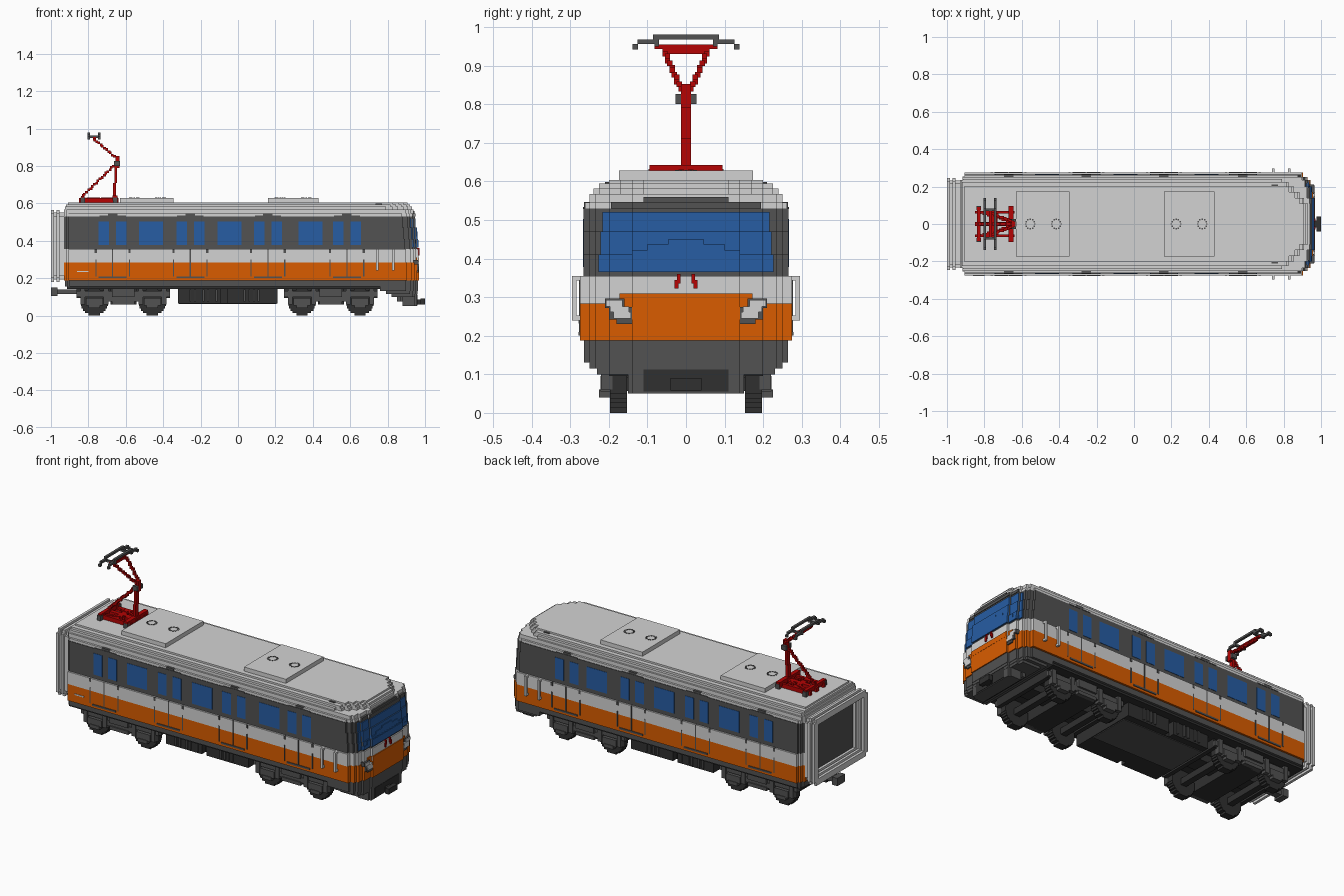
import bpy, bmesh, math

cube = bpy.data.objects.get("Cube")
if cube:
    bpy.data.objects.remove(cube, do_unlink=True)


def material(name, rgb):
    m = bpy.data.materials.new(name)
    m.use_nodes = True
    col = (*rgb, 1)
    m.diffuse_color = col
    m.node_tree.nodes["Principled BSDF"].inputs["Base Color"].default_value = col
    return m


GREY = material("light grey", (0.65, 0.65, 0.65))
DARK = material("dark grey", (0.085, 0.085, 0.085))
BLACK = material("charcoal", (0.03, 0.03, 0.03))
ORANGE = material("orange", (0.7, 0.108, 0.0))
BLUE = material("glass blue", (0.02, 0.11, 0.37))
RED = material("red", (0.46, 0.001, 0.001))


def finish(name, bm, mat):
    bmesh.ops.recalc_face_normals(bm, faces=bm.faces)
    me = bpy.data.meshes.new(name)
    bm.to_mesh(me)
    bm.free()
    me.materials.append(mat)
    ob = bpy.data.objects.new(name, me)
    bpy.context.collection.objects.link(ob)
    return ob


def boxes(name, items, mat):
    """One object made of axis-aligned boxes (x0, x1, y0, y1, z0, z1)."""
    bm = bmesh.new()
    for b in items:
        vs = bmesh.ops.create_cube(bm, size=1)["verts"]
        for v in vs:
            for a in range(3):
                v.co[a] = b[2 * a] if v.co[a] < 0 else b[2 * a + 1]
    return finish(name, bm, mat)


def both(items):
    """Add the copies mirrored across y = 0."""
    return items + [(a, b, -d, -c, e, f) for a, b, c, d, e, f in items]


def beam(p, q, s=0.012):
    """Row of little cubes from p to q."""
    n = max(1, round(math.dist(p, q) / s))
    out = []
    for i in range(n + 1):
        c = [round((a + (b - a) * i / n) / 0.006) * 0.006 for a, b in zip(p, q)]
        out.append(tuple(k + o * s / 2 for k in c for o in (-1, 1)))
    return out


# Stepped corner plans: (setback from the end, half width)
FRONT = [(0, .14), (.012, .2), (.025, .235), (.04, .252), (.065, 9)]
ROOF = [(0, .11), (.02, .14), (.045, .17), (.075, .2), (.105, .225), (.14, 9)]
REAR = [(0, .235), (.012, .255), (.025, 9)]
FLAT = [(0, 9)]


def half_edge(steps, w):
    pts, prev = [], None
    for dx, y in steps:
        if prev is not None:
            pts.append((dx, prev))
        pts.append((dx, min(y, w)))
        prev = y
        if y >= w:
            break
    return pts


def slab(name, x0, x1, w, z0, z1, mat, front=FRONT, rear=FLAT):
    """Horizontal layer with stepped corners at both ends."""
    half = [(x1 - d, y) for d, y in half_edge(front, w)]
    half += [(x0 + d, y) for d, y in reversed(half_edge(rear, w))]
    plan = half + [(x, -y) for x, y in reversed(half)]
    bm = bmesh.new()
    f = bm.faces.new([bm.verts.new((x, y, z0)) for x, y in plan])
    ext = bmesh.ops.extrude_face_region(bm, geom=[f])["geom"]
    for v in ext:
        if isinstance(v, bmesh.types.BMVert):
            v.co.z = z1
    return finish(name, bm, mat)


# Body bands
slab("sill", -.925, .962, .264, .155, .187, DARK, rear=REAR)
slab("orange_band", -.93, .968, .275, .187, .283, ORANGE, rear=REAR)
slab("grey_band", -.93, .964, .275, .283, .355, GREY, rear=REAR)
SCREEN = [(.355, .41, .957), (.41, .47, .952), (.47, .53, .945)]
for i, (z0, z1, xf) in enumerate(SCREEN):
    slab(f"window_band_{i}", -.93, xf, .265, z0, z1, DARK, rear=REAR)
    slab(f"windscreen_{i}", .86, xf + .005, .227 - .005 * i, max(z0, .365), min(z1, .52), BLUE)
for i, (z0, z1, w) in enumerate([(.365, .385, .205), (.385, .405, .17), (.405, .422, .14),
                                 (.422, .438, .1), (.438, .45, .045)]):
    slab(f"windscreen_lower_{i}", .9, .965 if z1 < .41 else .961, w, z0, z1, BLUE)

# Stepped roof
for i, (z0, z1, w, xr, xf) in enumerate([
        (.53, .545, .262, -.93, .943), (.545, .567, .25, -.93, .937),
        (.567, .582, .24, -.925, .93), (.582, .594, .225, -.92, .92),
        (.594, .604, .2, -.91, .905)]):
    slab(f"roof_{i}", xr, xf, w, z0, z1, GREY, front=FRONT if i < 2 else ROOF, rear=REAR)
slab("brow_lower", .88, .949, .195, .53, .546, DARK)
slab("brow_upper", .88, .944, .11, .546, .56, DARK)

# Roof equipment
boxes("roof_units", [(-.63, -.345, -.173, .173, .6, .628), (.16, .43, -.173, .173, .6, .628)], GREY)
fans = []
for cx in (-.555, -.415, .225, .365):
    for k in range(12):
        a = k * math.pi / 6
        x, y = cx + .025 * math.cos(a), .025 * math.sin(a)
        fans.append((x - .004, x + .004, y - .004, y + .004, .62, .63))
boxes("roof_fans", fans, DARK)
boxes("roof_horns", both([(.735, .77, .2, .21, .56, .598), (.735, .747, .21, .235, .56, .58)]), DARK)

# Side windows, doors and handles
DOORS = (-.67, -.255, .16, .582)
glass, trim, hoods = [], [], []
for c in (-.465, -.045, .388):
    glass.append((c - .065, c + .065, .25, .267, .378, .502))
for c in DOORS:
    for s in (-1, 1):
        glass.append((c + s * .047 - .028, c + s * .047 + .028, .25, .267, .378, .502))
        e = c + s * .09
        trim += [(e - .003, e + .003, .26, .277, .21, .30), (e - .006, e + .006, .26, .277, .335, .355)]
    trim += [(c - .075, c + .075, .26, .279, .2, .21), (c - .003, c + .003, .26, .277, .21, .355)]
    hoods += [(c - .07, c + .07, .25, .2665, .528, .534), (c - .025, c + .025, .25, .264, .534, .546)]
boxes("side_windows", both(glass), BLUE)
boxes("door_trim", both(trim), DARK)
boxes("door_hoods", both(hoods), DARK)
boxes("cab_handrails", both([(x - .006, x + .006, .284, .296, .24, .355) for x in (.745, .83)]
      + [(x - .006, x + .006, .26, .29, z, z + .012) for x in (.745, .83) for z in (.24, .343)]), GREY)
boxes("side_plate", [(-.86, -.8, -.278, -.27, .232, .239)], GREY)

# Cab front details
slab("nose_panel", .93, .969, .172, .28, .31, ORANGE)
boxes("lamp_surrounds", both([(.93, .964, .128, .18, .23, .242), (.93, .965, .13, .2, .242, .275),
                              (.93, .963, .16, .21, .272, .296)]), DARK)
boxes("headlamps", both([(.92, .969, .142, .188, .245, .262), (.92, .969, .148, .197, .262, .276),
                         (.92, .967, .165, .207, .276, .292)]), GREY)
boxes("wipers", both([(.95, .971, .014, .023, .335, .36), (.95, .971, .02, .03, .322, .345)]), RED)
for i, (z0, z1, x0, xf, w) in enumerate([(.13, .155, .76, .962, .264), (.115, .13, .79, .96, .25),
                                         (.1, .115, .82, .958, .23), (.05, .1, .88, .957, .15),
                                         (.075, .1, .85, .88, .15)]):
    slab(f"front_skirt_{i}", x0, xf, w, z0, z1, DARK)
boxes("front_coupler_pocket", [(.94, .96, -.11, .11, .055, .113)], BLACK)
boxes("front_coupler", [(.95, .985, -.02, .02, .06, .085), (.975, 1, -.04, .04, .058, .09)], BLACK)

# Gangway at the rear
rings = []
for i, (x0, x1, w) in enumerate([(-1, -.985, .245), (-.985, -.97, .232), (-.97, -.955, .245), (-.955, -.92, .232)]):
    lo, hi, t = .425 - w, .32 + w, .035
    rings += both([(x0, x1, w - t, w, lo + .02, hi - .02)])
    rings += [(x0, x1, -w + .015, w - .015, lo, lo + t), (x0, x1, -w + .015, w - .015, hi - t, hi)]
boxes("gangway_frame", rings, GREY)
boxes("gangway_door", [(-.94, -.92, -.21, .21, .21, .535)], DARK)
boxes("rear_coupler", [(-.985, -.78, -.02, .02, .115, .14), (-1, -.965, -.035, .035, .105, .15)], DARK)

# Underframe
boxes("underframe", [(-.915, .82, -.25, .25, .143, .158)], BLACK)
boxes("equipment_cases", [(-.32, -.09, -.205, .205, .065, .15), (-.06, .21, -.205, .205, .065, .15),
                          (-.1, -.05, -.17, .17, .065, .15)], BLACK)
boxes("case_underside", [(-.315, .205, -.08, .165, .061, .07)], DARK)
boxes("case_ribs", both([(x, x + .01, .2, .214, .075, .14) for x in
                         (-.26, -.235, -.19, -.165, -.12, .03, .055, .08, .105)]), DARK)


def wheel(cx, y0, y1, r=.075, rows=12):
    h = 2 * r / rows
    out = []
    for i in range(rows):
        z = i * h
        half = math.sqrt(r * r - (z + h / 2 - r) ** 2)
        out.append((cx - half, cx + half, y0, y1, z, z + h))
    return out


# Bogies
for name, c in (("rear", -.613), ("front", .497)):
    wheels, frame, cross = [], [], []
    for s in (-.155, .155):
        x = c + s
        wheels += wheel(x, .153, .197)
        cross.append((x - .018, x + .018, -.16, .16, .057, .093))
        frame += [(x - .045, x + .045, .19, .222, .055, .095), (x - .03, x + .03, .19, .226, .04, .06),
                  (x - .075, x - .05, .19, .22, .06, .145), (x + .05, x + .075, .19, .22, .06, .145)]
    frame += [(c - .25, c + .25, .19, .212, .1, .13), (c - .1, c + .1, .19, .215, .075, .105),
              (c - .06, c + .06, .19, .222, .06, .08), (c - .06, c + .06, .19, .226, .1, .145)]
    cross += [(c - .07, c + .07, -.2, .2, .06, .145), (c - .25, c - .225, -.2, .2, .095, .145),
              (c + .225, c + .25, -.2, .2, .095, .145), (c - .22, c + .22, -.05, .05, .1, .145)]
    boxes(name + "_wheels", both(wheels), BLACK)
    boxes(name + "_axles_and_bolster", cross, BLACK)
    boxes(name + "_bogie_frame", both(frame), DARK)

# Pantograph
base = both([(-.85, -.64, .055, .07, .604, .628)]) + [
    (-.84, -.82, -.09, .09, .615, .64), (-.76, -.73, -.07, .07, .604, .628),
    (-.67, -.645, -.095, .095, .615, .642), (-.85, -.64, -.012, .012, .604, .628)]
for s in (-1, 1):
    base += beam((-.82, s * .06, .624), (-.65, s * .01, .624), .014)
boxes("pantograph_base", base, RED)
boxes("pantograph_insulators", both([(x - .012, x + .012, .075, .097, .6, .632) for x in (-.83, -.657)]), DARK)
arms = [(-.667, -.651, -.013, .013, .63, .71), (-.661, -.647, -.013, .013, .71, .80),
        (-.655, -.633, -.013, .013, .79, .852)]
arms += beam((-.83, 0, .64), (-.655, 0, .81), .014)
for s in (-1, 1):
    arms += beam((-.65, s * .014, .84), (-.735, s * .045, .915), .014)
    arms += beam((-.735, s * .045, .915), (-.765, s * .055, .94), .014)
arms += [(-.775, -.76, -.082, .082, .943, .955), (-.772, -.758, -.054, .054, .93, .943)]
boxes("pantograph_arms", arms, RED)
boxes("pantograph_knee", both([(-.662, -.632, .013, .027, .80, .826)]), DARK)
head = both([(-.805, -.735, .07, .082, .95, .962)])
for x in (-.798, -.742):
    head += [(x - .007, x + .007, -.085, .085, .968, .98)]
    head += both([(x - .007, x + .007, .07, .082, .95, .97), (x - .007, x + .007, .08, .126, .956, .968),
                  (x - .007, x + .007, .124, .138, .942, .956)])
boxes("pantograph_head", head, DARK)
